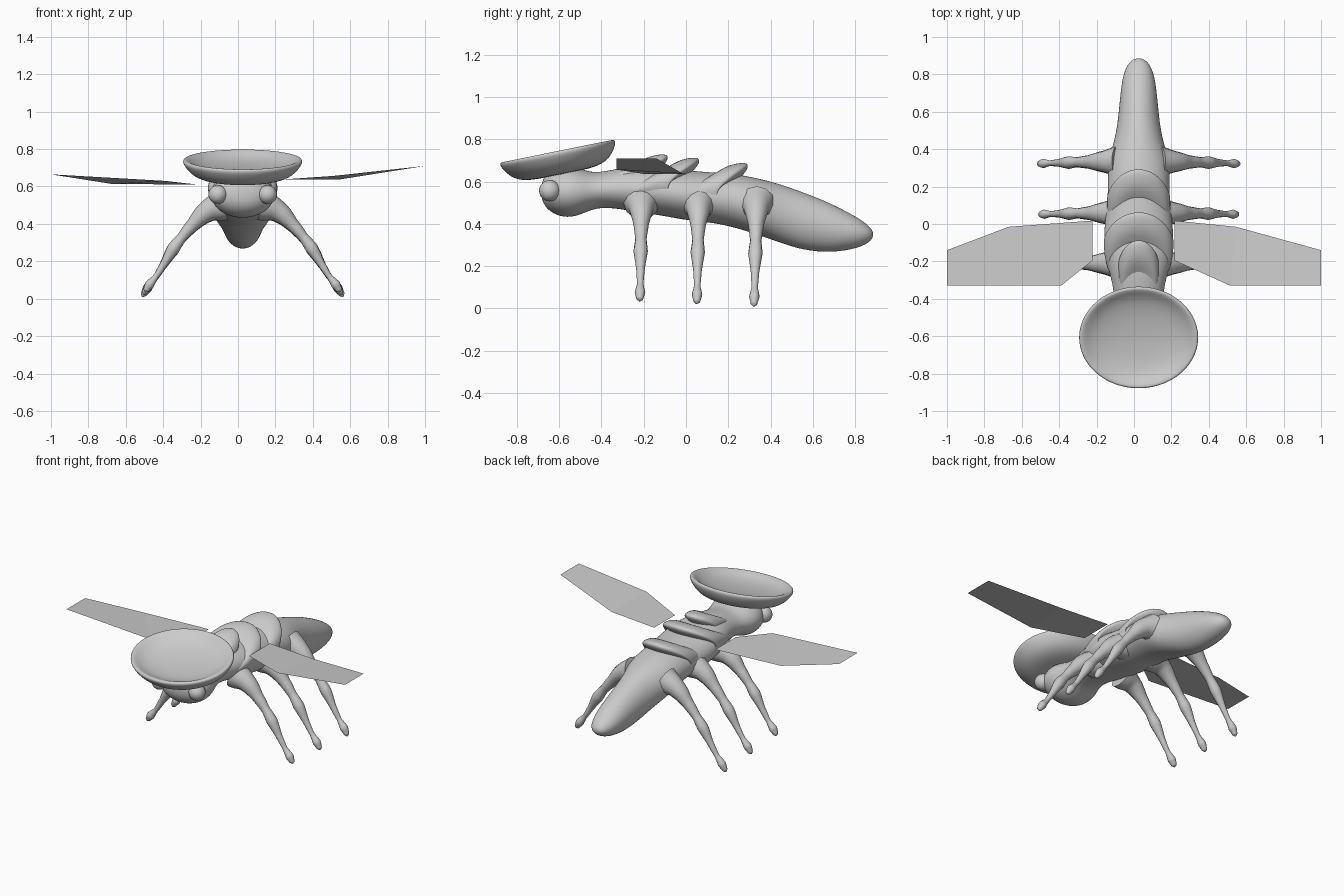
import bpy, bmesh, math
from mathutils import Matrix

if "Cube" in bpy.data.objects:
    bpy.data.objects.remove(bpy.data.objects["Cube"])

CX = 0.025  # symmetry plane of the body


def finish(name, bm, subsurf=0):
    bmesh.ops.recalc_face_normals(bm, faces=bm.faces)
    me = bpy.data.meshes.new(name)
    bm.to_mesh(me)
    bm.free()
    ob = bpy.data.objects.new(name, me)
    bpy.context.collection.objects.link(ob)
    for p in me.polygons:
        p.use_smooth = True
    if subsurf:
        m = ob.modifiers.new("smooth", "SUBSURF")
        m.levels = m.render_levels = subsurf
    return ob


def skin_rings(bm, rings, caps=True):
    n = len(rings[0])
    for a, b in zip(rings, rings[1:]):
        for i in range(n):
            j = (i + 1) % n
            bm.faces.new((a[i], a[j], b[j], b[i]))
    if caps:
        bm.faces.new(rings[0])
        bm.faces.new(rings[-1])


def loft(name, sections, shear=0.0, n=20):
    """Elliptical sections (y, z bottom, z top, half width); the top leans back by shear."""
    bm = bmesh.new()
    rings = []
    for y, zb, zt, w in sections:
        ring = []
        for i in range(n):
            a = 2 * math.pi * i / n
            ring.append(bm.verts.new((CX + w * math.cos(a),
                                      y + shear * max(0, math.sin(a)) ** 1.3,
                                      (zb + zt) / 2 + (zt - zb) / 2 * math.sin(a))))
        rings.append(ring)
    skin_rings(bm, rings)
    return finish(name, bm, 2)


# body: head, neck, thorax and long drooping abdomen
loft("body", [
    (-0.685, 0.53, 0.58, 0.03), (-0.672, 0.485, 0.63, 0.10), (-0.63, 0.445, 0.66, 0.155),
    (-0.56, 0.425, 0.68, 0.175), (-0.49, 0.445, 0.66, 0.16), (-0.43, 0.475, 0.64, 0.135),
    (-0.34, 0.475, 0.66, 0.135), (-0.24, 0.455, 0.675, 0.165), (-0.12, 0.44, 0.67, 0.19),
    (0.0, 0.415, 0.655, 0.185), (0.12, 0.405, 0.645, 0.17), (0.22, 0.385, 0.64, 0.165),
    (0.33, 0.35, 0.62, 0.17), (0.43, 0.315, 0.595, 0.135), (0.53, 0.28, 0.56, 0.115),
    (0.65, 0.262, 0.515, 0.103), (0.76, 0.272, 0.46, 0.092), (0.83, 0.292, 0.42, 0.073),
    (0.872, 0.315, 0.385, 0.045), (0.886, 0.34, 0.36, 0.015)])


# overlapping back plates, each leaning backwards over the next
def plate(name, apex, zt, w, zb, shear):
    y = apex - shear
    loft(name, [(y - 0.22, zb + 0.02, zt - 0.10, w * 0.75),
                (y - 0.15, zb, zt - 0.045, w * 0.9),
                (y - 0.09, zb, zt - 0.008, w * 0.98),
                (y - 0.02, zb, zt + 0.003, w),
                (y + 0.003, zb, zt - 0.005, w * 0.99),
                (y, zb + 0.01, zt - 0.03, w * 0.95),
                (y - 0.04, zb + 0.03, zt - 0.08, w * 0.8)], shear)


plate("rear_back_plate", 0.295, 0.69, 0.172, 0.43, 0.15)
plate("middle_back_plate", 0.065, 0.715, 0.19, 0.47, 0.15)
plate("front_back_plate", -0.085, 0.73, 0.11, 0.54, 0.12)

# shallow tilted dish on the head
bm = bmesh.new()
profile = [(0.02, -0.10), (0.12, -0.102), (0.21, -0.098), (0.275, -0.07), (0.312, -0.025),
           (0.324, 0.0), (0.312, 0.014), (0.285, 0.002), (0.24, -0.025), (0.14, -0.045), (0.02, -0.05)]
skin_rings(bm, [[bm.verts.new((r * math.cos(2 * math.pi * i / 32),
                               0.87 * r * math.sin(2 * math.pi * i / 32), z))
                 for i in range(32)] for r, z in profile])
dish = finish("head_dish", bm, 2)
dish.location = (CX, -0.607, 0.735)
dish.rotation_euler = (0.2, 0, 0)

# paired eyes and legs
LEG = [(0.11, 0.50, 0.085), (0.19, 0.465, 0.058), (0.27, 0.39, 0.036), (0.33, 0.32, 0.027),
       (0.375, 0.26, 0.034), (0.43, 0.17, 0.020), (0.475, 0.10, 0.015), (0.51, 0.055, 0.025),
       (0.53, 0.022, 0.016), (0.536, 0.010, 0.004)]
for side, s in (("left", -1), ("right", 1)):
    bm = bmesh.new()
    bmesh.ops.create_uvsphere(bm, u_segments=24, v_segments=16, radius=0.05,
                              matrix=Matrix.Translation((CX + s * 0.133, -0.645, 0.557)))
    finish(side + "_eye", bm)

    for part, y0, y1, lift in (("front", -0.21, -0.22, 0.025), ("middle", 0.06, 0.05, 0.012),
                               ("rear", 0.335, 0.32, 0.0)):
        cu = bpy.data.curves.new(f"{part}_{side}_leg", "CURVE")
        cu.dimensions = "3D"
        cu.bevel_depth = 1
        cu.bevel_resolution = 4
        cu.resolution_u = 6
        cu.use_fill_caps = True
        sp = cu.splines.new("BEZIER")
        sp.bezier_points.add(len(LEG) - 1)
        for i, (p, (d, z, r)) in enumerate(zip(sp.bezier_points, LEG)):
            t = i / (len(LEG) - 1)
            p.co = (CX + s * (d - lift * 0.6 * t), y0 + (y1 - y0) * t, z + lift * t)
            p.radius = r
            p.handle_left_type = p.handle_right_type = "AUTO"
        ob = bpy.data.objects.new(cu.name, cu)
        bpy.context.collection.objects.link(ob)
        bpy.ops.object.select_all(action="DESELECT")
        ob.select_set(True)
        bpy.context.view_layer.objects.active = ob
        bpy.ops.object.convert(target="MESH")


# thin flat wings: inner, bent middle and tip edges
def wing(name, inner_x, back_x, front_x, tip_x, z0, z_front, z_tip):
    bm = bmesh.new()
    pts = [(inner_x, 0.018, z0), (back_x, -0.015, z0 + 0.002), (tip_x, -0.14, z_tip),
           (tip_x, -0.33, z_tip), (front_x, -0.33, z_front), (inner_x, -0.195, z0)]
    v = [bm.verts.new(p) for p in pts]
    bm.faces.new((v[0], v[1], v[4], v[5]))
    bm.faces.new((v[1], v[2], v[3], v[4]))
    ob = finish(name, bm)
    for p in ob.data.polygons:
        p.use_smooth = False


wing("right_wing", 0.216, 0.545, 0.515, 1.0, 0.636, 0.657, 0.71)
wing("left_wing", -0.222, -0.67, -0.39, -1.0, 0.611, 0.63, 0.665)
